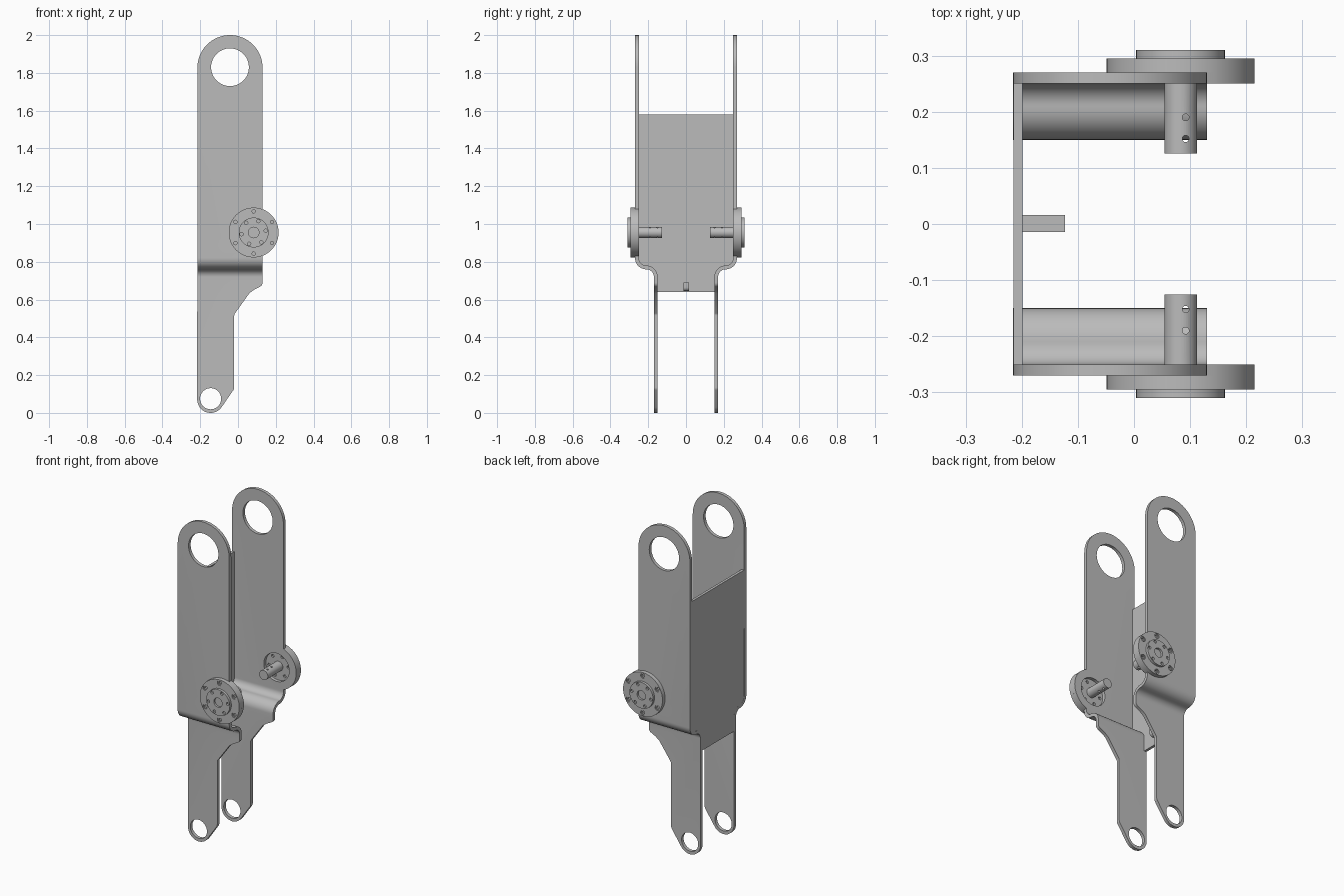
import bpy, bmesh
from math import cos, sin, radians, pi

cube = bpy.data.objects.get("Cube")
if cube:
    bpy.data.objects.remove(cube, do_unlink=True)

grey = bpy.data.materials.new("machined grey")
grey.use_nodes = True
grey.diffuse_color = (0.5, 0.5, 0.5, 1)
grey.node_tree.nodes["Principled BSDF"].inputs["Base Color"].default_value = (0.5, 0.5, 0.5, 1)


def arc(cx, cy, r, start, end, n=16):
    steps = [radians(start + (end - start) * i / n) for i in range(n + 1)]
    return [(cx + r * cos(a), cy + r * sin(a)) for a in steps]


def circle(cx, cy, r, n=48):
    return arc(cx, cy, r, 0, 360, n)[:-1]


def prism(name, points, lo, hi, axis):
    """Extrude a flat outline between lo and hi along one axis."""
    place = {"x": lambda u, v, t: (t, u, v),
             "y": lambda u, v, t: (u, t, v),
             "z": lambda u, v, t: (u, v, t)}[axis]
    bm = bmesh.new()
    ends = [[bm.verts.new(place(u, v, t)) for u, v in points] for t in (lo, hi)]
    bm.faces.new(ends[0])
    bm.faces.new(ends[1][::-1])
    for i in range(len(points)):
        j = (i + 1) % len(points)
        bm.faces.new((ends[0][i], ends[0][j], ends[1][j], ends[1][i]))
    bmesh.ops.recalc_face_normals(bm, faces=bm.faces)
    mesh = bpy.data.meshes.new(name)
    bm.to_mesh(mesh)
    bm.free()
    mesh.materials.append(grey)
    obj = bpy.data.objects.new(name, mesh)
    bpy.context.collection.objects.link(obj)
    return obj


def activate(obj):
    bpy.ops.object.select_all(action="DESELECT")
    obj.select_set(True)
    bpy.context.view_layer.objects.active = obj


def boolean(obj, cutter, operation="DIFFERENCE"):
    mod = obj.modifiers.new("cut", "BOOLEAN")
    mod.operation, mod.solver, mod.object = operation, "EXACT", cutter
    activate(obj)
    bpy.ops.object.modifier_apply(modifier=mod.name)
    bpy.data.objects.remove(cutter, do_unlink=True)


def drill(obj, x, z, r, lo, hi, n=20):
    boolean(obj, prism("cutter", circle(x, z, r, n), lo, hi, "y"))


def finish(obj, mirrored=True):
    activate(obj)
    bpy.ops.object.shade_smooth_by_angle(angle=radians(32))
    if mirrored:
        mod = obj.modifiers.new("other side", "MIRROR")
        mod.use_axis = (False, True, False)
        mod.use_mirror_merge = False


HX, HZ = 0.083, 0.955      # hub centre
BACK, FRONT = -0.215, 0.13  # plate edges


def bend(offset):
    """Joggled side line, shifted outward by offset from the sheet's middle."""
    return (arc(0.21, 0.82, 0.05 + offset, 0, -90, 12)
            + arc(0.21, 0.72, 0.05 - offset, 90, 180, 12)[1:])


def sheet_side(offset, bottom, top):
    return [(0.26 + offset, top)] + bend(offset) + [(0.16 + offset, bottom)]


# Side plates: bent sheet trimmed to the arm outline
plate = prism("side_plate", sheet_side(0.01, -0.1, 2.1) + sheet_side(-0.01, -0.1, 2.1)[::-1],
              -0.4, 0.4, "x")
outline = (arc(-0.0425, 1.8275, 0.1725, 180, 0, 32)
           + arc(HX, HZ, 0.132, 69.1, -69.1, 24)
           + arc(0.105, 0.69, 0.025, 0, -70, 6)
           + [(0.085, 0.652), (0.06, 0.633)]
           + arc(0.0, 0.515, 0.02, 140, 180, 4)
           + arc(-0.045, 0.135, 0.025, 0, -35, 5)
           + arc(-0.145, 0.071, 0.071, -35, -180, 20))
boolean(plate, prism("outline", outline, 0.1, 0.4, "y"), "INTERSECT")
drill(plate, -0.0425, 1.83, 0.1, 0.1, 0.4, 48)
drill(plate, -0.145, 0.075, 0.056, 0.1, 0.4, 40)
drill(plate, HX, HZ, 0.085, 0.1, 0.4, 48)
finish(plate)

# Back wall joining the two side plates
half = sheet_side(-0.01, 0.64, 1.58)
wall = prism("back_wall", half + [(-y, z) for y, z in half[::-1]], BACK, -0.199, "x")
finish(wall, False)

# Hub flange with counterbored bolt holes
flange = prism("hub_flange", circle(HX, HZ, 0.132, 64), 0.27, 0.295, "y")
boss = prism("hub_boss", circle(HX, HZ, 0.079), 0.288, 0.31, "y")
for i in range(6):
    a = i * pi / 3 + pi / 6
    x, z = HX + 0.112 * cos(a), HZ + 0.112 * sin(a)
    drill(flange, x, z, 0.015, 0.289, 0.4)
    drill(flange, x, z, 0.009, 0.281, 0.4)
    a = i * pi / 3 + radians(8)
    x, z = HX + 0.065 * cos(a), HZ + 0.065 * sin(a)
    drill(boss, x, z, 0.009, 0.3, 0.4)
    drill(flange, x, z, 0.009, 0.2, 0.28)
drill(boss, HX, HZ, 0.028, 0.298, 0.4, 32)
finish(flange)
finish(boss)

# Pin pointing inward, cross-drilled twice
pin = prism("hub_pin", circle(HX, HZ, 0.029, 36), 0.126, 0.275, "y")
for y in (0.152, 0.19):
    boolean(pin, prism("cutter", circle(HX + 0.009, y, 0.006, 16), 0.8, 1.1, "z"))
finish(pin)

# Small stop tab on the inside of the wall
tab_side = ([(-0.2, 0.645)] + arc(-0.143, 0.665, 0.02, -90, 0, 6)
            + [(-0.123, 0.69), (-0.2, 0.69)])
tab = prism("stop_tab", tab_side, -0.014, 0.016, "y")
finish(tab, False)
